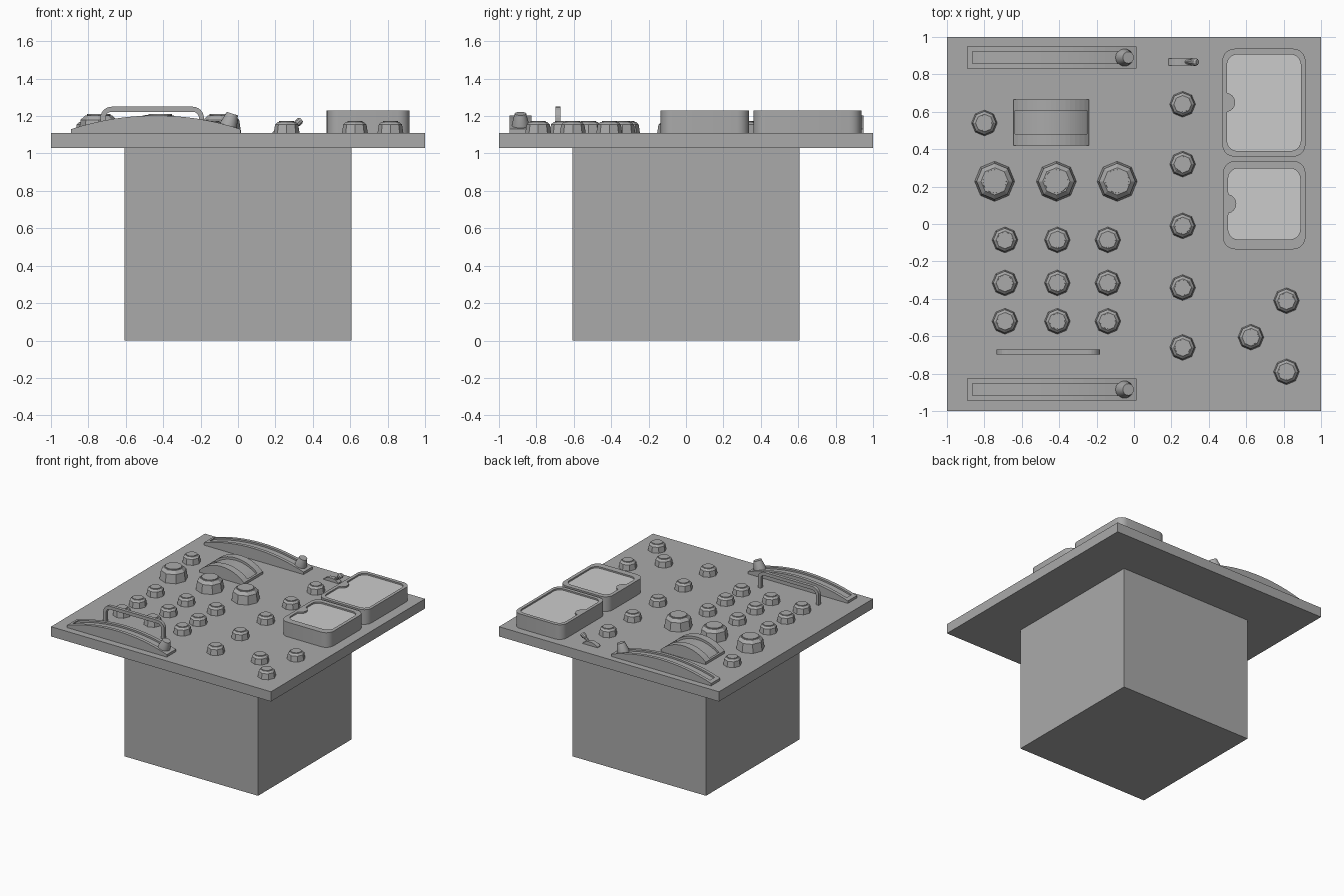
import bpy, bmesh, math

if "Cube" in bpy.data.objects:
    bpy.data.objects.remove(bpy.data.objects["Cube"])

TOP = 1.11  # upper surface of the console plate
dark = bpy.data.materials.new("dark_grey")
dark.diffuse_color = (.4, .4, .4, 1)
dark.use_nodes = True
dark.node_tree.nodes["Principled BSDF"].inputs["Base Color"].default_value = dark.diffuse_color


def finish(name, bm):
    bmesh.ops.recalc_face_normals(bm, faces=bm.faces[:])
    me = bpy.data.meshes.new(name)
    bm.to_mesh(me)
    bm.free()
    me.materials.append(dark)
    ob = bpy.data.objects.new(name, me)
    bpy.context.collection.objects.link(ob)
    return ob


def activate(ob):
    bpy.ops.object.select_all(action='DESELECT')
    ob.select_set(True)
    bpy.context.view_layer.objects.active = ob


def box(name, x0, x1, y0, y1, z0, z1):
    return prism(name, [(x0, z0), (x1, z0), (x1, z1), (x0, z1)], y0, y1)


def prism(name, pts, y0, y1):
    """Extrude an xz profile along y."""
    bm = bmesh.new()
    f = bm.faces.new([bm.verts.new((x, y0, z)) for x, z in pts])
    r = bmesh.ops.extrude_face_region(bm, geom=[f])
    bmesh.ops.translate(bm, vec=(0, y1 - y0, 0),
                        verts=[v for v in r['geom'] if isinstance(v, bmesh.types.BMVert)])
    # extrude_face_region drops the start face, so close it again if needed
    bmesh.ops.holes_fill(bm, edges=[e for e in bm.edges if e.is_boundary], sides=0)
    return finish(name, bm)


def lathe(name, stacks, loc, tilt=0.0):
    """Stacks of polygon rings: ([(radius, height), ...], sides)."""
    bm = bmesh.new()
    for profile, n in stacks:
        loops = []
        for r, z in profile:
            loops.append([bm.verts.new((r * math.sin(2 * math.pi * i / n),
                                        r * math.cos(2 * math.pi * i / n), z)) for i in range(n)])
        for a, b in zip(loops, loops[1:]):
            for i in range(n):
                bm.faces.new((a[i], a[(i + 1) % n], b[(i + 1) % n], b[i]))
        bm.faces.new(loops[0])
        bm.faces.new(loops[-1])
    ob = finish(name, bm)
    ob.location = loc
    ob.rotation_euler.y = tilt
    return ob


def arc(x0, x1, z_end, z_peak, n=16):
    c, s = (x1 - x0) / 2, z_peak - z_end
    rad = (c * c + s * s) / (2 * s)
    return [(x0 + (x1 - x0) * i / n,
             z_peak - rad + math.sqrt(rad ** 2 - (c * (2 * i / n - 1)) ** 2)) for i in range(n + 1)]


def arched_housing(name, x0, x1, yc, w, z_end, z_peak, mx, slot, depth):
    """Arched block with a curved slot sunk in the top."""
    top = arc(x0, x1, z_end, z_peak)
    ob = prism(name, [(x0, TOP)] + top + [(x1, TOP)], yc - w / 2, yc + w / 2)
    low = [(x, z - depth) for x, z in arc(x0, x1, z_end, z_peak, 32) if x0 + mx < x < x1 - mx]
    low = [(x0 + mx, low[0][1] - .003)] + low + [(x1 - mx, low[-1][1] - .003)]
    cut = prism("slot_cutter", low + [(x1 - mx, 1.4), (x0 + mx, 1.4)], yc - slot / 2, yc + slot / 2)
    m = ob.modifiers.new("slot", 'BOOLEAN')
    m.object, m.operation, m.solver = cut, 'DIFFERENCE', 'EXACT'
    activate(ob)
    bpy.ops.object.modifier_apply(modifier=m.name)
    bpy.data.objects.remove(cut)


def rounded(x0, x1, y0, y1, r, notch=None):
    """Rounded rectangle; optional half-round notch in the left side at y=notch."""
    pts = []
    for cx, cy, a0 in ((x1 - r, y1 - r, 0), (x0 + r, y1 - r, 90), (x0 + r, y0 + r, 180), (x1 - r, y0 + r, 270)):
        if a0 == 180 and notch is not None:
            pts += [(x0 - .008 + .052 * math.cos(math.radians(t)), notch + .052 * math.sin(math.radians(t)))
                    for t in range(80, -81, -20)]
        pts += [(cx + r * math.cos(math.radians(a0 + t)), cy + r * math.sin(math.radians(a0 + t)))
                for t in range(0, 91, 18)]
    return pts


def flat_shape(name, outlines, z0, z1):
    """Filled outlines (the second is a hole) extruded from z0 to z1."""
    cu = bpy.data.curves.new(name, 'CURVE')
    cu.dimensions, cu.fill_mode, cu.extrude = '2D', 'BOTH', (z1 - z0) / 2
    for pts in outlines:
        sp = cu.splines.new('POLY')
        sp.points.add(len(pts) - 1)
        for p, (x, y) in zip(sp.points, pts):
            p.co = (x, y, 0, 1)
        sp.use_cyclic_u = True
    ob = bpy.data.objects.new(name, cu)
    ob.location.z = (z0 + z1) / 2
    bpy.context.collection.objects.link(ob)
    activate(ob)
    bpy.ops.object.convert(target='MESH')
    return bpy.context.object


# Pedestal and plate
box("pedestal", -.607, .607, -.607, .607, 0, 1.03)
box("console_plate", -1, 1, -1, 1, 1.03, TOP)


# Octagonal push knobs with a round cap
def knob(name, x, y, r, h):
    lathe(name, [([(r, 0), (r * .9, h * .7), (r * .68, h * .93)], 8),
                 ([(r * .6, h * .5), (r * .58, h)], 20)], (x, y, TOP))


small = [(-.80, .54), (.815, -.41), (.625, -.605), (.815, -.79)]
small += [(.26, y) for y in (.64, .32, -.01, -.34, -.66)]
small += [(x, y) for x in (-.69, -.41, -.14) for y in (-.085, -.315, -.52)]
for i, (x, y) in enumerate(small):
    knob(f"small_knob_{i}", x, y, .069, .064)
for i, x in enumerate((-.745, -.415, -.09)):
    knob(f"large_knob_{i}", x, .228, .107, .1)

# Arched sliders with lever caps
for side, y in (("front", -.885), ("back", .89)):
    arched_housing(f"{side}_slider", -.893, .014, y, .118, 1.13, 1.203, .03, .064, .014)
    cap = lathe(f"{side}_slider_lever", [([(.046, 0), (.046, .02), (.031, .08)], 20)],
                (-.055, y, 1.137), math.radians(18))
    activate(cap)
    bpy.ops.object.shade_smooth_by_angle()

# Arched gauge
arched_housing("arched_gauge", -.645, -.24, .543, .245, 1.13, 1.21, .01, .125, .02)


# Grab handle: flat bar bent into a bracket
def bracket(r, half=.277, cx=-.459, cz=1.19):
    """Bracket outline whose corners have radius r about a shared centre."""
    c = half - .06
    right = [(c + r, TOP)] + [(c + r * math.cos(math.radians(t)), cz + r * math.sin(math.radians(t)))
                              for t in range(0, 91, 15)]
    return [(cx + x, z) for x, z in right] + [(cx - x, z) for x, z in reversed(right)]


prism("grab_handle", bracket(.06) + bracket(.033)[::-1], -.699, -.672)

# Toggle switch: low rounded base with a leaning lever
prism("switch_base", [(.185, TOP)] + arc(.185, .32, 1.115, 1.14, 8) + [(.32, TOP)], .847, .885)
lathe("switch_lever", [([(.011, 0), (.013, .06), (.02, .07), (.02, .09), (.013, .1)], 10)],
      (.265, .866, 1.115), math.radians(48))

# Framed screens: dark rim around a notched, lighter panel
for name, outer, inner, notch in (
        ("back", (.472, .917, .36, .937), (.497, .892, .39, .907), .65),
        ("front", (.475, .917, -.135, .337), (.503, .889, -.083, .298), .108)):
    hole = rounded(*inner, .055, notch)
    frame = flat_shape(f"{name}_screen_frame", [rounded(*outer, .065), hole], TOP, 1.23)
    frame.data.materials.append(dark)
    flat_shape(f"{name}_screen", [hole], TOP, 1.218)
